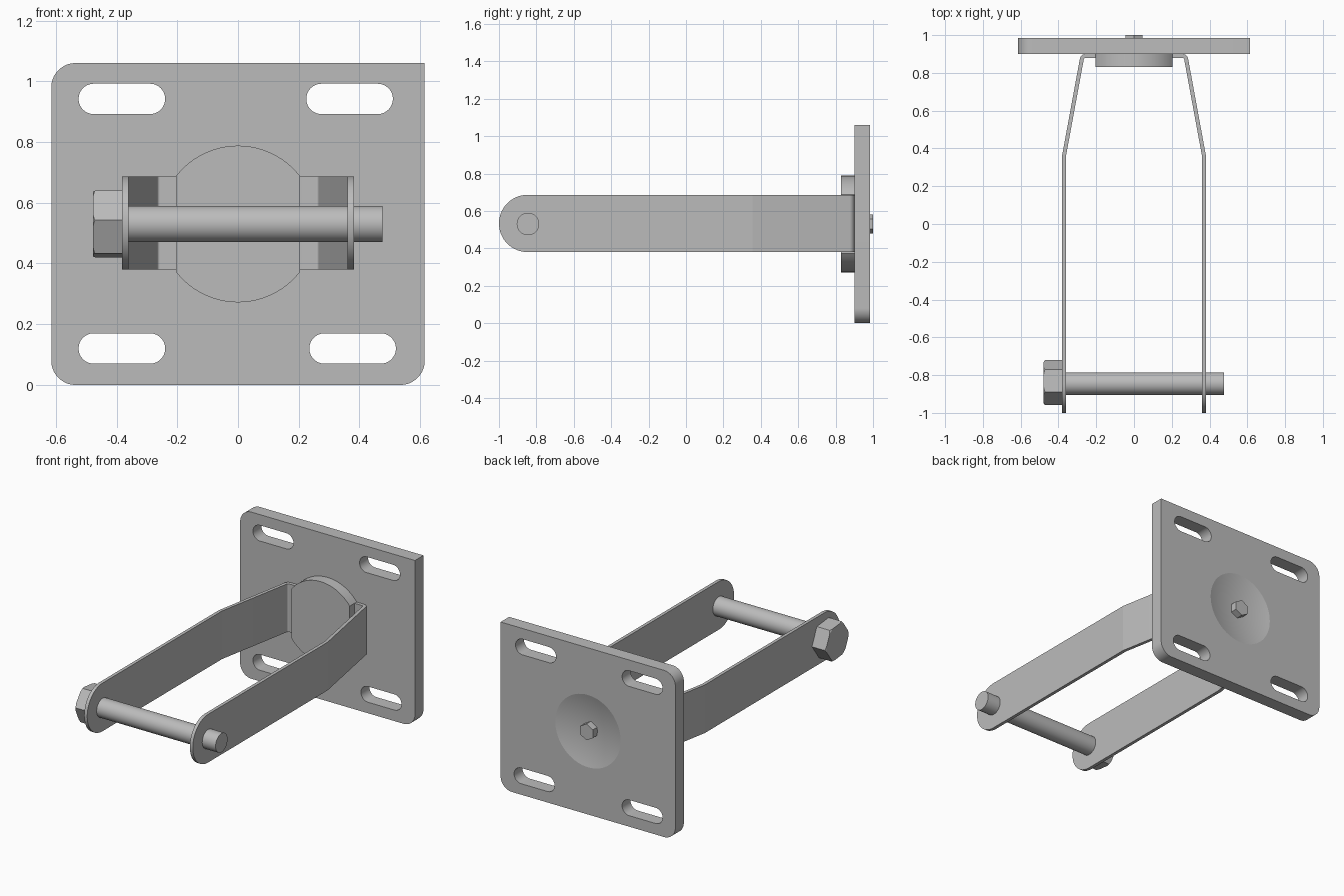
import bpy, bmesh
from math import sin, cos, pi, radians, sqrt, atan2

cube = bpy.data.objects.get("Cube")
if cube:
    bpy.data.objects.remove(cube, do_unlink=True)

steel = bpy.data.materials.new("grey steel")
steel.use_nodes = True
GREY = (0.5, 0.5, 0.5, 1)
steel.diffuse_color = GREY
steel.node_tree.nodes["Principled BSDF"].inputs["Base Color"].default_value = GREY

MID = 0.53        # height of the centre line
FRONT, BACK = 0.90, 0.985   # plate faces
PIN_Y = -0.845


def arc(cx, cy, r, a0, a1, n=16):
    angles = [radians(a0 + (a1 - a0) * i / n) for i in range(n + 1)]
    return [(cx + r * cos(a), cy + r * sin(a)) for a in angles]


def circle(cx, cy, r, n=64, turn=0):
    return arc(cx, cy, r, turn, turn + 360, n)[:-1]


def rounded_rect(x0, x1, y0, y1, radii):
    """Radii run from the low corner at x0, counter-clockwise."""
    a, b, c, d = radii
    return (arc(x0 + a, y0 + a, a, 180, 270) + arc(x1 - b, y0 + b, b, 270, 360)
            + arc(x1 - c, y1 - c, c, 0, 90) + arc(x0 + d, y1 - d, d, 90, 180))


def loft(name, axis, rings):
    """Join outlines of equal length, each given as (points, depth along axis)."""
    place = {"x": lambda a, b, d: (d, a, b),
             "y": lambda a, b, d: (a, d, b),
             "z": lambda a, b, d: (a, b, d)}[axis]
    bm = bmesh.new()
    loops = [[bm.verts.new(place(a, b, d)) for a, b in pts] for pts, d in rings]
    n = len(loops[0])
    for low, high in zip(loops, loops[1:]):
        for i in range(n):
            j = (i + 1) % n
            bm.faces.new((low[i], low[j], high[j], high[i]))
    bm.faces.new(loops[0])
    bm.faces.new(loops[-1])
    bmesh.ops.remove_doubles(bm, verts=bm.verts, dist=1e-5)
    bmesh.ops.recalc_face_normals(bm, faces=bm.faces)
    mesh = bpy.data.meshes.new(name)
    bm.to_mesh(mesh)
    bm.free()
    mesh.materials.append(steel)
    obj = bpy.data.objects.new(name, mesh)
    bpy.context.collection.objects.link(obj)
    return obj


def prism(name, axis, pts, d0, d1):
    return loft(name, axis, [(pts, d0), (pts, d1)])


def activate(obj):
    bpy.ops.object.select_all(action="DESELECT")
    obj.select_set(True)
    bpy.context.view_layer.objects.active = obj


def cut(obj, cutter, operation="DIFFERENCE"):
    activate(obj)
    mod = obj.modifiers.new("cut", "BOOLEAN")
    mod.operation = operation
    mod.solver = "EXACT"
    mod.object = cutter
    bpy.ops.object.modifier_apply(modifier=mod.name)
    bpy.data.objects.remove(cutter, do_unlink=True)


parts = []

# Mounting plate with one square corner
plate = prism("mounting_plate", "y",
              rounded_rect(-0.615, 0.615, 0, 1.06, (0.08, 0.08, 0, 0.08)), FRONT, BACK)
parts.append(plate)

# Four slots
for x0, z0 in ((-0.525, 0.07), (0.235, 0.07), (-0.525, 0.892), (0.225, 0.892)):
    slot = rounded_rect(x0, x0 + 0.285, z0, z0 + 0.1, [0.05] * 4)
    cut(plate, prism("slot_cutter", "y", slot, FRONT - 0.1, BACK + 0.1))

# Shallow round dish in the back of the plate
DISH_R, DEPTH = 0.23, 0.03
ball = (DISH_R ** 2 + DEPTH ** 2) / (2 * DEPTH)
rings = []
for i in range(1, 13):
    r = DISH_R * i / 12
    rings.append((circle(0, MID, r), BACK - DEPTH + ball - sqrt(ball ** 2 - r ** 2)))
rings.append((circle(0, MID, DISH_R), BACK + 0.1))
cut(plate, loft("dish_cutter", "y", rings))

# Small hexagonal stud in the dish
parts.append(prism("centre_stud", "y", circle(0, MID, 0.052, 6, 30), BACK - 0.05, 1.0))

# Pivot disc with flat sides between the strap feet
DISC_R, FLAT = 0.258, 0.205
a = math_angle = atan2(sqrt(DISC_R ** 2 - FLAT ** 2), FLAT) * 180 / pi
disc = arc(0, MID, DISC_R, a, 180 - a, 24) + arc(0, MID, DISC_R, 180 + a, 360 - a, 24)
parts.append(prism("pivot_disc", "y", disc, 0.83, FRONT))

# Bent straps with rounded ends
outer = [(0.205, 0.9)] + arc(0.257, 0.87, 0.03, 90, 10) + [(0.382, 0.355), (0.382, -1.1)]
inner = [(0.361, -1.1), (0.361, 0.355)] + arc(0.257, 0.87, 0.009, 10, 90) + [(0.205, 0.879)]
for side, name in ((1, "left_strap"), (-1, "right_strap")):
    strap = prism(name, "z", [(side * x, y) for x, y in outer + inner], 0.3, 0.8)
    outline = rounded_rect(-1.0, 1.0, 0.38, 0.686, (0.153, 0, 0, 0.153))
    cut(strap, prism("strap_cutter", "x", outline, -0.7, 0.7), "INTERSECT")
    parts.append(strap)

# Cross bolt and its chamfered hexagonal head
parts.append(prism("bolt_shank", "x", circle(PIN_Y, MID, 0.06), -0.40, 0.476))
head = prism("bolt_head", "x", circle(PIN_Y + 0.005, MID, 0.12, 6, -6), -0.478, -0.382)
cone = loft("head_cutter", "x", [(circle(PIN_Y + 0.005, MID, 0.108), -0.479),
                                 (circle(PIN_Y + 0.005, MID, 0.28), -0.37)])
cut(head, cone, "INTERSECT")
parts.append(head)

# Smooth the curved faces, keep the bends crisp
for obj in parts:
    activate(obj)
    bpy.ops.object.shade_smooth_by_angle(angle=radians(8))
bpy.ops.object.select_all(action="DESELECT")
